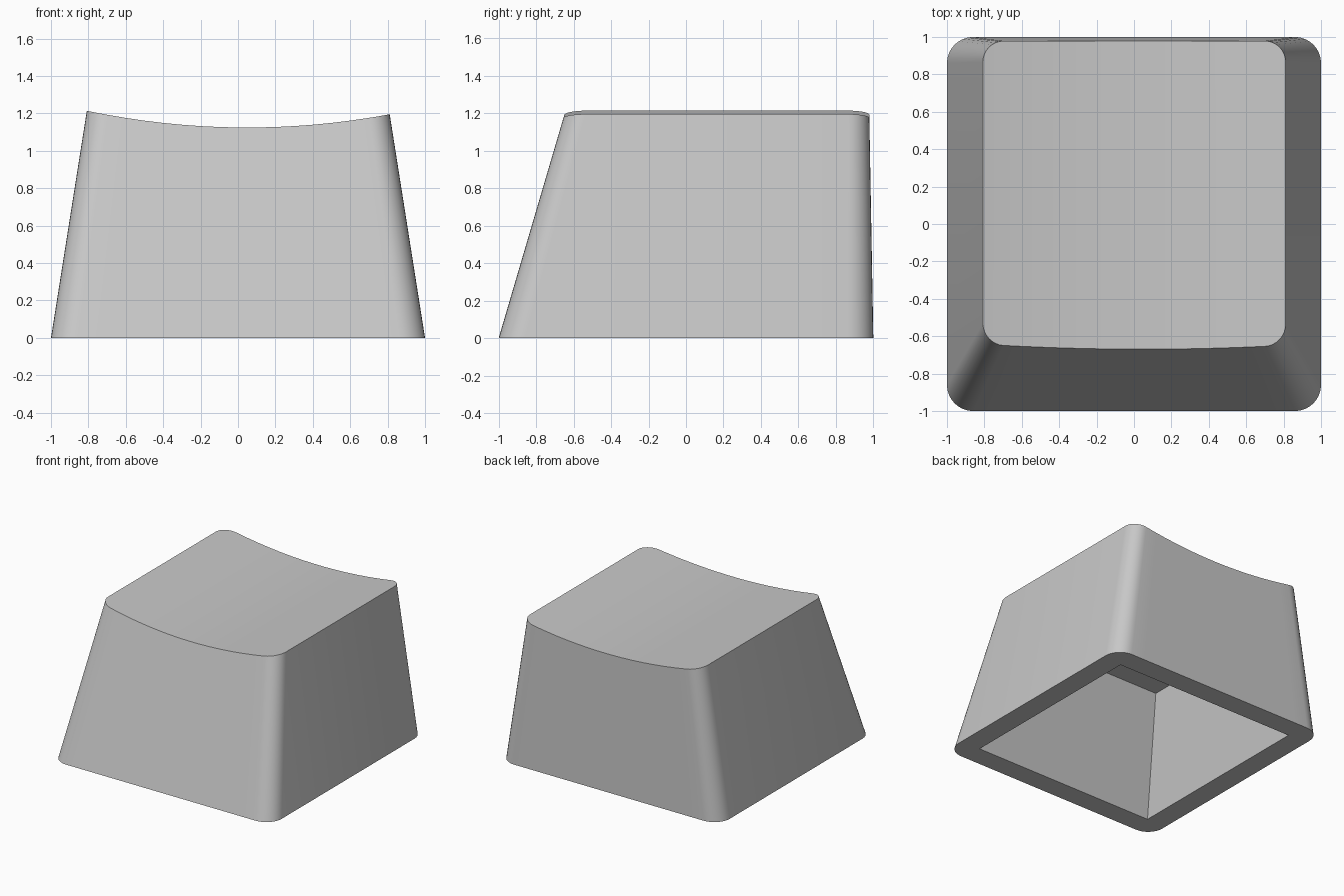
import bpy, bmesh, math

cube = bpy.data.objects.get("Cube")
if cube:
    bpy.data.objects.remove(cube, do_unlink=True)

RADIUS, ARC_STEPS, EDGE_STEPS = 0.14, 8, 14
SIDE, FRONT, BACK = 0.158, 0.294, 0.018   # inward lean per unit of height
INNER, CEILING = 0.825, 0.92              # cavity half width and depth

grey = bpy.data.materials.new("light grey plastic")
grey.use_nodes = True
colour = (0.58, 0.58, 0.58, 1)
grey.diffuse_color = colour
grey.node_tree.nodes["Principled BSDF"].inputs["Base Color"].default_value = colour


def dish(x):
    """Height of the scooped top."""
    return 1.125 + 0.122 * x * x - 0.012 * x


def lean(x, y, z, half=1.0):
    """Move a point of a square footprint inward as the walls rise to z."""
    low, high = -half + FRONT * z, half - BACK * z
    return (x * (1 - SIDE * z / half),
            low + (y + half) / (2 * half) * (high - low), z)


def half_outline():
    """Front half of the rounded square, from left corner to right corner."""
    c = 1 - RADIUS
    arc = [(c + RADIUS * math.sin(a), -c - RADIUS * math.cos(a))
           for a in (math.pi / 2 * i / ARC_STEPS for i in range(ARC_STEPS + 1))]
    edge = [(c * (2 * i / EDGE_STEPS - 1), -1) for i in range(1, EDGE_STEPS)]
    return [(-x, y) for x, y in reversed(arc)] + edge + arc


def on_dish(x, y):
    """Follow the wall up until it meets the scooped top."""
    z = 1.2
    for _ in range(12):
        z = dish(lean(x, y, z)[0])
    return lean(x, y, z)


front = half_outline()
outline = front + [(x, -y) for x, y in reversed(front)]
n, h = len(outline), len(front)


def clamp(v):
    return max(-INNER, min(INNER, v))


# Loops run from the top rim, down the outside and up into the cavity
square = [(clamp(x), clamp(y)) for x, y in outline]
loops = [[on_dish(x, y) for x, y in outline],
         [(x, y, 0) for x, y in outline],
         [(x, y, 0) for x, y in square],
         [lean(x, y, CEILING, INNER) for x, y in square]]

bm = bmesh.new()
rings = [[bm.verts.new(p) for p in loop] for loop in loops]
for upper, lower in zip(rings, rings[1:]):
    for i in range(n):
        j = (i + 1) % n
        bm.faces.new((upper[i], lower[i], lower[j], upper[j]))

# Scooped top in strips from front to back
top = rings[0]
for i in range(h - 1):
    bm.faces.new((top[i], top[i + 1], top[n - 2 - i], top[n - 1 - i]))

# Flat cavity ceiling
bm.faces.new(rings[-1])
bmesh.ops.remove_doubles(bm, verts=bm.verts, dist=0.0001)
bmesh.ops.recalc_face_normals(bm, faces=bm.faces)

mesh = bpy.data.meshes.new("keycap_shell")
bm.to_mesh(mesh)
bm.free()
mesh.materials.append(grey)
keycap = bpy.data.objects.new("keycap_shell", mesh)
bpy.context.collection.objects.link(keycap)

bpy.ops.object.select_all(action='DESELECT')
keycap.select_set(True)
bpy.context.view_layer.objects.active = keycap
bpy.ops.object.shade_smooth_by_angle(angle=math.radians(30))
